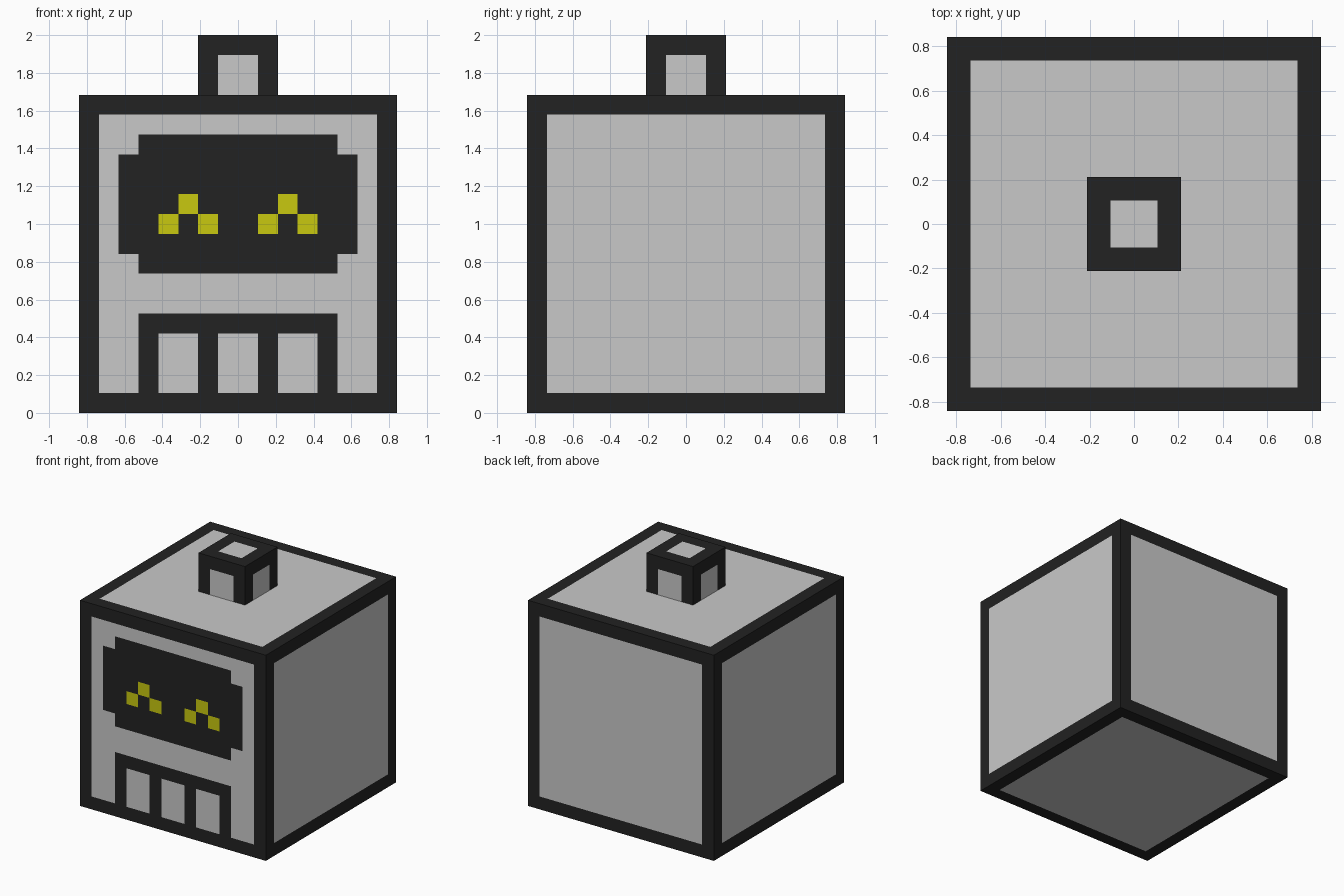
import bpy, bmesh
from mathutils import Vector

if "Cube" in bpy.data.objects:
    bpy.data.objects.remove(bpy.data.objects["Cube"])

P = 2 / 19  # one pixel: the model is 19 pixels tall


def material(name, rgb):
    m = bpy.data.materials.new(name)
    m.diffuse_color = (*rgb, 1)
    m.use_nodes = True
    m.node_tree.nodes["Principled BSDF"].inputs["Base Color"].default_value = m.diffuse_color
    return m


MATS = [material("light grey", (0.584, 0.584, 0.584)),
        material("near black", (0.016, 0.016, 0.016)),
        material("yellow", (0.578, 0.578, 0.005))]
GREY, BLACK, YELLOW = range(3)


def inside(u, v, rect):
    u0, v0, u1, v1 = rect
    return u0 < u < u1 and v0 < v < v1


def pixel_box(name, size, base, cuts, rule):
    """Box in pixel units, sliced along pixel lines and coloured by rule(pos, normal)."""
    bm = bmesh.new()
    bmesh.ops.create_cube(bm, size=1)
    for v in bm.verts:
        v.co = Vector((v.co.x * size[0], v.co.y * size[1], (v.co.z + 0.5) * size[2] + base))
    for axis, lines in enumerate(cuts):
        normal = Vector([float(i == axis) for i in range(3)])
        for line in lines:
            bmesh.ops.bisect_plane(bm, geom=bm.verts[:] + bm.edges[:] + bm.faces[:],
                                   plane_co=normal * line, plane_no=normal)
    bm.normal_update()
    for f in bm.faces:
        f.material_index = rule(f.calc_center_median(), f.normal)
    bmesh.ops.scale(bm, vec=(P, P, P), verts=bm.verts)
    mesh = bpy.data.meshes.new(name)
    bm.to_mesh(mesh)
    bm.free()
    for m in MATS:
        mesh.materials.append(m)
    obj = bpy.data.objects.new(name, mesh)
    bpy.context.collection.objects.link(obj)


def head_rule(c, n):
    # Dark border along every edge of the cube
    near_edge = [abs(c.x) > 7, abs(c.y) > 7, abs(c.z - 8) > 7]
    if sum(near_edge) > 1:
        return BLACK
    if n.y < -0.5:
        x, z = abs(c.x), c.z
        # Eyes: three pixels each, in a small arch
        for left in (-4, 1):
            if any(inside(c.x, z, (left + i, low, left + i + 1, low + 1))
                   for i, low in enumerate((9, 10, 9))):
                return YELLOW
        # Visor with stepped corners
        if inside(x, z, (-1, 8, 6, 13)) or inside(x, z, (-1, 7, 5, 14)):
            return BLACK
        # Mouth frame with three openings
        if inside(x, z, (-1, 0, 5, 5)):
            teeth = [(-1, 1, 1, 4), (2, 1, 4, 4)]
            return GREY if any(inside(x, z, t) for t in teeth) else BLACK
    return GREY


def knob_rule(c, n):
    # Dark border on the top and on the upright edges, none at the foot
    near_edge = [abs(c.x) > 1, abs(c.y) > 1, c.z > 18]
    return BLACK if sum(near_edge) > 1 else GREY


pixel_box("head", (16, 16, 16), 0,
          ([-7, *range(-6, 7), 7], [-7, 7], [1, 4, 5, 7, 8, 9, 10, 11, 13, 14, 15]), head_rule)
pixel_box("top_knob", (4, 4, 3), 16, ([-1, 1], [-1, 1], [18]), knob_rule)
